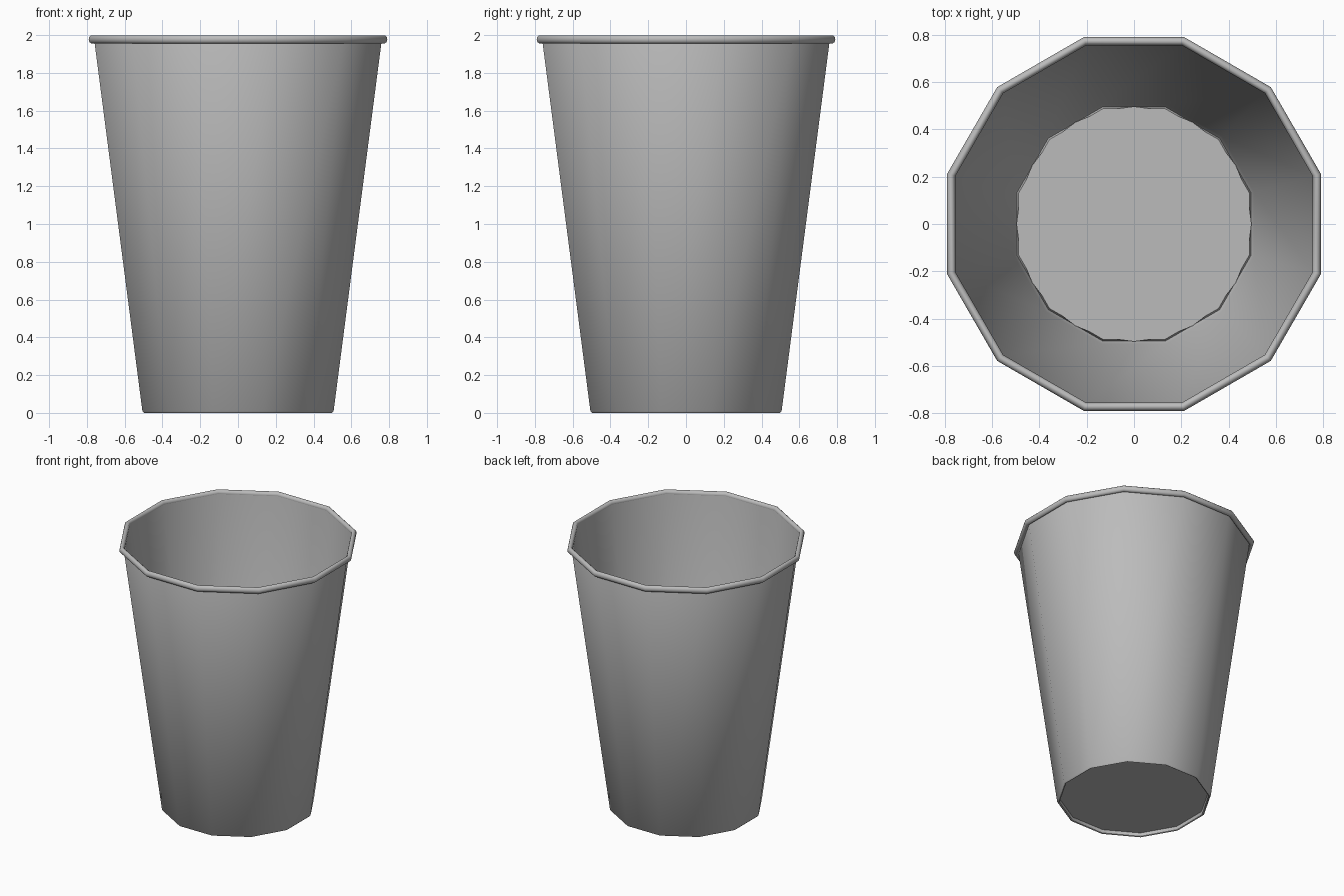
import bpy
import bmesh
import math

cube = bpy.data.objects.get("Cube")
if cube:
    bpy.data.objects.remove(cube, do_unlink=True)

SIDES = 12
grey = bpy.data.materials.new("plain_grey")
grey.use_nodes = True
colour = (0.5, 0.5, 0.5, 1)
grey.diffuse_color = colour
grey.node_tree.nodes["Principled BSDF"].inputs["Base Color"].default_value = colour


def ring(bm, radius, z, sides, turn=0.0):
    angles = [turn + math.tau * i / sides for i in range(sides)]
    return [bm.verts.new((radius * math.cos(a), radius * math.sin(a), z)) for a in angles]


def finish(bm, name):
    bmesh.ops.recalc_face_normals(bm, faces=bm.faces)
    mesh = bpy.data.meshes.new(name)
    bm.to_mesh(mesh)
    bm.free()
    mesh.materials.append(grey)
    obj = bpy.data.objects.new(name, mesh)
    bpy.context.collection.objects.link(obj)
    bpy.ops.object.select_all(action="DESELECT")
    obj.select_set(True)
    bpy.context.view_layer.objects.active = obj
    bpy.ops.object.shade_smooth_by_angle(angle=math.radians(50))
    return obj


def lathe(name, profile, closed):
    """Spin (apothem, z) points into a body with flats facing the axes."""
    bm = bmesh.new()
    half = math.pi / SIDES
    loops = [ring(bm, r / math.cos(half), z, SIDES, half) for r, z in profile]
    pairs = list(zip(loops, loops[1:]))
    if closed:
        pairs.append((loops[-1], loops[0]))
    for low, high in pairs:
        for i in range(SIDES):
            j = (i + 1) % SIDES
            bm.faces.new((low[i], low[j], high[j], high[i]))
    return finish(bm, name)


def plate(name, radius, z, sides, turn=0.0):
    bm = bmesh.new()
    bm.faces.new(ring(bm, radius, z, sides, turn))
    return finish(bm, name)


# Thin tapered wall with a small rolled hem at the foot
lathe("cup_wall", [
    (0.488, 0.028), (0.491, 0.004), (0.498, 0.0), (0.506, 0.008),
    (0.760, 1.965), (0.756, 1.975), (0.507, 0.035), (0.495, 0.01),
], True)

# Rolled lip around the mouth
centre_r, centre_z, half_w, half_h = 0.773, 1.9775, 0.0175, 0.0225
lathe("rolled_rim", [
    (centre_r + half_w * math.cos(a), centre_z + half_h * math.sin(a))
    for a in [math.tau * k / 10 for k in range(10)]
], True)

# Recessed underside and round floor
plate("cup_underside", 0.488 / math.cos(math.pi / SIDES), 0.028, SIDES, math.pi / SIDES)
plate("cup_floor", 0.497, 0.032, SIDES * 2)
